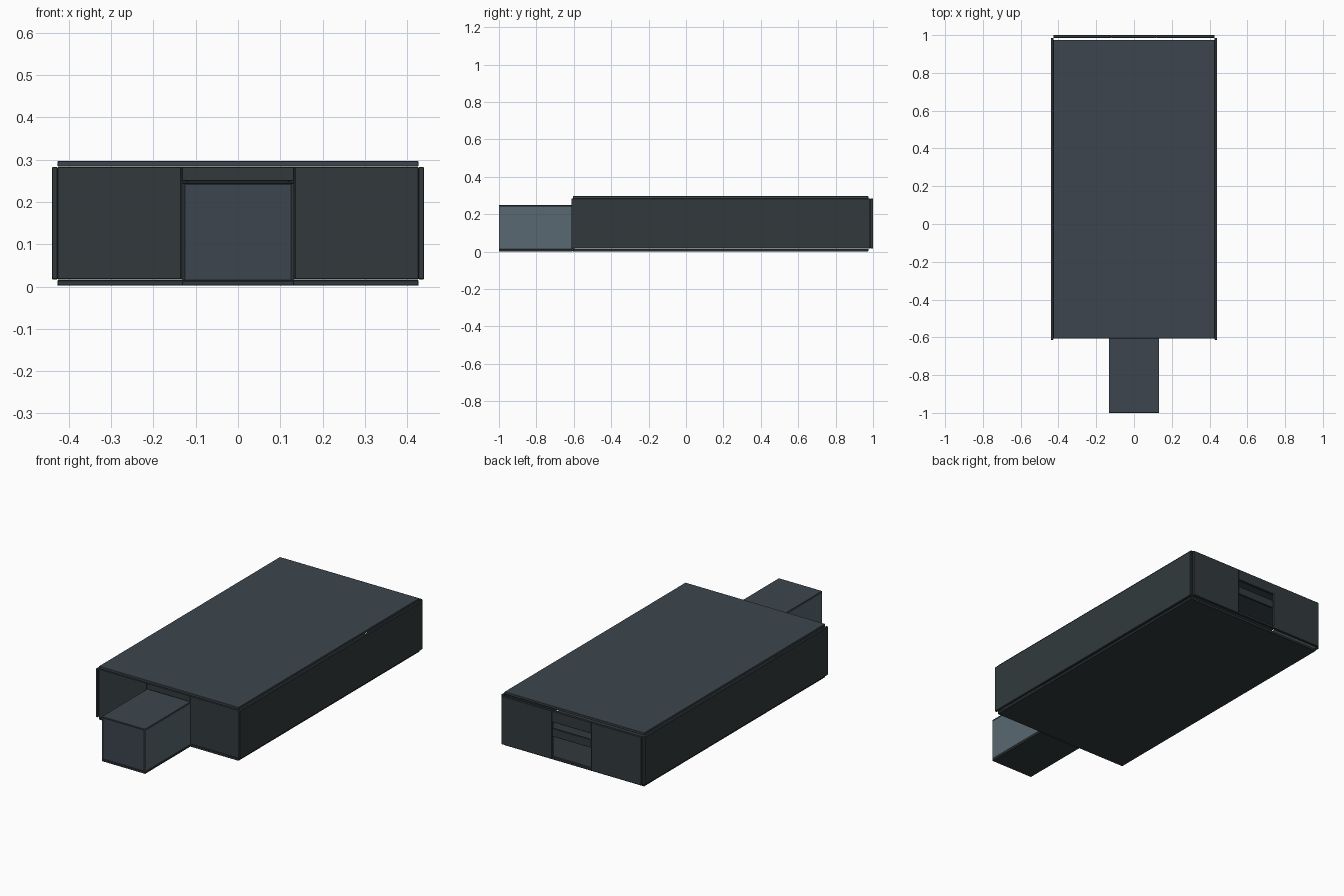
import bpy

if "Cube" in bpy.data.objects:
    bpy.data.objects.remove(bpy.data.objects["Cube"])


def material(name, color):
    m = bpy.data.materials.new(name)
    m.diffuse_color = (*color, 1)
    m.use_nodes = True
    m.node_tree.nodes["Principled BSDF"].inputs["Base Color"].default_value = m.diffuse_color
    return m


DARK = material("dark_panel", (0.032, 0.042, 0.046))
BLUE = material("blue_panel", (0.045, 0.06, 0.075))
LIGHT = material("light_panel", (0.10, 0.14, 0.17))


def box(name, x, y, z, mat=DARK, bevel=0.0015):
    """Panel given by its (min, max) range on every axis."""
    bpy.ops.mesh.primitive_cube_add(size=1, location=[sum(r) / 2 for r in (x, y, z)])
    ob = bpy.context.object
    ob.name = name
    ob.scale = [r[1] - r[0] for r in (x, y, z)]
    bpy.ops.object.transform_apply(location=False, rotation=False, scale=True)
    ob.data.materials.append(mat)
    if bevel:
        b = ob.modifiers.new("edge", 'BEVEL')
        b.width = bevel
        b.segments = 1
    return ob


def pair(name, x, y, z, mat=DARK):
    """Panel on the right plus its mirror on the left."""
    box(name + "_right", x, y, z, mat)
    box(name + "_left", (-x[1], -x[0]), y, z, mat)


W = 0.427            # half width inside the side walls
D = 0.133            # half width of the doorways
Z0, Z1 = 0.017, 0.283

# main hall shell
box("floor", (-W, W), (-0.605, 0.975), (0.002, 0.015))
box("roof", (-W, W), (-0.605, 0.975), (0.284, 0.297), BLUE)
pair("side_wall", (W, 0.44), (-0.613, 0.985), (Z0, Z1))

# front wall with doorway
pair("front_wall", (D + 0.001, W), (-0.607, -0.595), (Z0, Z1))
box("front_lintel", (-D, D), (-0.607, -0.595), (0.25, Z1))

# back wall with barred opening
pair("back_wall", (D - 0.013, W), (0.985, 1.0), (Z0, Z1))
box("back_lintel", (-0.12, 0.12), (0.985, 1.0), (0.222, Z1))
box("back_crossbar", (-0.12, 0.12), (0.985, 0.995), (0.14, 0.185))
box("back_sill", (-0.12, 0.12), (0.985, 1.0), (Z0, 0.03))

# entrance corridor
box("corridor_floor", (-D, D), (-1.0, -0.605), (0.002, 0.014))
box("corridor_roof", (-D, D), (-1.0, -0.595), (0.243, 0.249), BLUE)
pair("corridor_wall", (0.127, D), (-1.0, -0.595), (0.014, 0.243), LIGHT)
box("corridor_end", (-0.127, 0.127), (-0.998, -0.992), (0.014, 0.243), BLUE)
